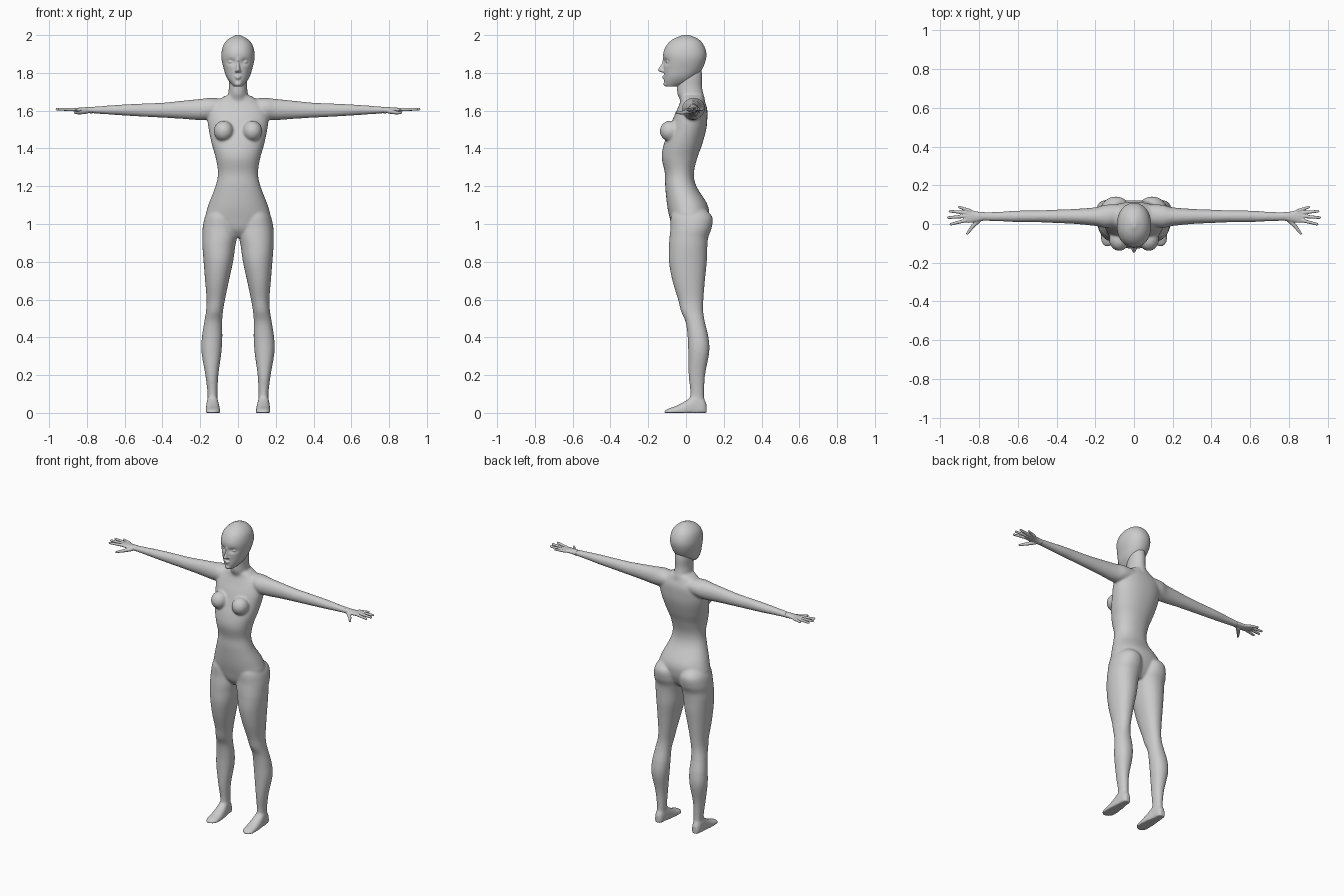
import bpy, bmesh, math
from mathutils import Vector, Matrix

if "Cube" in bpy.data.objects:
    bpy.data.objects.remove(bpy.data.objects["Cube"])

skin = bpy.data.materials.new("light grey")
skin.use_nodes = True
GREY = (0.6, 0.6, 0.6, 1)
skin.diffuse_color = GREY
skin.node_tree.nodes["Principled BSDF"].inputs["Base Color"].default_value = GREY


def spline(rows, steps=6):
    """Smooth Catmull-Rom interpolation of section rows."""
    rows = [Vector(r) for r in rows]
    out = []
    for i in range(len(rows) - 1):
        a, b, c, d = (rows[max(i - 1, 0)], rows[i], rows[i + 1], rows[min(i + 2, len(rows) - 1)])
        for s in range(steps):
            t = s / steps
            out.append(b + (c - a) * t / 2 + (a * 2 - b * 5 + c * 4 - d) * t * t / 2
                       + (b * 3 - a - c * 3 + d) * t ** 3 / 2)
    return out + [rows[-1]]


def loft(bm, rows, axis="z", side=1, power=2.0, sides=48):
    """Skin oval sections: position on axis, then low/high of the other two axes."""
    rings = []
    for p, u0, u1, v0, v1 in spline(rows):
        ring = []
        for k in range(sides):
            a = math.tau * k / sides
            c, s = math.cos(a), math.sin(a)
            u = (u0 + u1) / 2 + (u1 - u0) / 2 * math.copysign(abs(c) ** (2 / power), c)
            v = (v0 + v1) / 2 + (v1 - v0) / 2 * math.copysign(abs(s) ** (2 / power), s)
            x, y, z = {"x": (p, u, v), "y": (u, p, v), "z": (u, v, p)}[axis]
            ring.append(bm.verts.new((x * side, y, z)))
        rings.append(ring)
    for lo, hi in zip(rings, rings[1:]):
        for k in range(sides):
            n = (k + 1) % sides
            bm.faces.new((lo[k], lo[n], hi[n], hi[k]))
    bm.faces.new(rings[0][::-1])
    bm.faces.new(rings[-1])
    return [v for ring in rings for v in ring]


def centred(rows):
    """Rows of height, half width, front, back as symmetric sections."""
    return [(z, -w, w, f, b) for z, w, f, b in rows]


def blob(bm, centre, radii):
    bmesh.ops.create_uvsphere(bm, u_segments=32, v_segments=20, radius=1,
                              matrix=Matrix.Translation(centre) @ Matrix.Diagonal((*radii, 1)))


def finger(bm, start, end, r0, r1, side):
    a, b = (Vector((p[0] * side, p[1], p[2])) for p in (start, end))
    turn = (b - a).to_track_quat("Z", "Y").to_matrix().to_4x4()
    bmesh.ops.create_cone(bm, cap_ends=True, segments=16, radius1=r0, radius2=r1,
                          depth=(b - a).length, matrix=Matrix.Translation((a + b) / 2) @ turn)
    blob(bm, a, (r0,) * 3)
    blob(bm, b, (r1,) * 3)


def sculpt(name, bm, voxel, rounds):
    """Fuse the overlapping parts into one smooth skin."""
    bmesh.ops.recalc_face_normals(bm, faces=bm.faces)
    mesh = bpy.data.meshes.new(name)
    bm.to_mesh(mesh)
    bm.free()
    obj = bpy.data.objects.new(name, mesh)
    bpy.context.collection.objects.link(obj)
    mesh.materials.append(skin)
    fuse = obj.modifiers.new("fuse", "REMESH")
    fuse.mode, fuse.voxel_size, fuse.use_smooth_shade = "VOXEL", voxel, True
    soften = obj.modifiers.new("soften", "SMOOTH")
    soften.factor, soften.iterations = 0.5, rounds
    bpy.ops.object.select_all(action="DESELECT")
    obj.select_set(True)
    bpy.context.view_layer.objects.active = obj
    bpy.ops.object.convert(target="MESH")
    bpy.ops.object.shade_smooth()
    return obj


# Torso and neck
TORSO = [(.93, .04, -.04, .07), (.97, .12, -.07, .1), (1.03, .17, -.086, .12),
         (1.1, .157, -.1, .115), (1.2, .119, -.11, .055), (1.27, .106, -.112, .042),
         (1.35, .118, -.128, .06), (1.42, .138, -.118, .085), (1.5, .155, -.09, .107),
         (1.56, .162, -.068, .113), (1.61, .155, -.045, .112), (1.65, .115, -.03, .1),
         (1.68, .065, -.03, .092)]
NECK = [(1.6, .07, -.02, .1), (1.66, .06, -.034, .1), (1.69, .052, -.046, .092),
        (1.73, .048, -.048, .085), (1.78, .049, -.045, .086), (1.84, .045, -.03, .08)]
# Limbs
ARM = [(.05, 0, .1, 1.58, 1.66), (.14, -.02, .1, 1.555, 1.668), (.2, -.01, .086, 1.55, 1.662),
       (.3, 0, .078, 1.557, 1.652), (.4, .005, .074, 1.563, 1.642), (.5, .009, .07, 1.568, 1.638),
       (.6, .01, .069, 1.574, 1.633), (.7, .014, .063, 1.581, 1.626),
       (.8, .017, .06, 1.588, 1.618), (.83, .017, .06, 1.59, 1.616)]
LEG = [(1.09, .04, .14, -.06, .09), (1.04, .012, .174, -.08, .138), (.98, .002, .187, -.082, .136),
       (.93, .005, .188, -.087, .118), (.88, .015, .188, -.09, .113), (.8, .026, .182, -.09, .11),
       (.7, .048, .174, -.072, .1), (.6, .069, .166, -.042, .092), (.54, .079, .169, -.027, .091),
       (.48, .084, .179, -.002, .1), (.4, .083, .191, .009, .119), (.32, .088, .193, .012, .123),
       (.2, .104, .173, .014, .101), (.1, .109, .161, .023, .096), (.03, .108, .163, .01, .1)]
FOOT = [(-.114, .12, .155, -.01, .012), (-.09, .097, .17, -.02, .024), (-.05, .094, .172, -.03, .038),
        (0, .097, .17, -.03, .065), (.05, .105, .166, -.03, .1), (.09, .11, .162, -.03, .08),
        (.108, .12, .152, -.02, .05)]

body = bmesh.new()
loft(body, centred(TORSO), power=2.2)
loft(body, centred(NECK))
for side in (1, -1):
    loft(body, ARM, "x", side)
    loft(body, LEG, side=side, power=2.15)
    loft(body, FOOT, "y", side, power=2.4)
    blob(body, (.076 * side, -.082, 1.492), (.052, .057, .055))
for v in body.verts:
    v.co.z = max(v.co.z, 0)
sculpt("body", body, .006, 10)

# Head with eye hollows, eyelids, nose, lips and ears
HEAD = [(1.727, .022, -.104, -.05), (1.75, .043, -.115, .02), (1.78, .062, -.116, .055),
        (1.82, .075, -.118, .086), (1.87, .087, -.12, .105), (1.91, .087, -.119, .107),
        (1.95, .076, -.1, .092), (1.98, .05, -.066, .064), (2, .012, -.018, .018)]
NOSE = [(1.878, .007, -.122, -.09), (1.85, .008, -.128, -.09), (1.825, .011, -.144, -.09),
        (1.813, .014, -.149, -.09), (1.803, .012, -.132, -.09)]
head = bmesh.new()
for v in loft(head, centred(HEAD), power=2.15, sides=96):
    if v.co.y < 0:
        gap = ((abs(v.co.x) - .036) / .022) ** 2 + ((v.co.z - 1.858) / .014) ** 2
        v.co.y += .014 * math.exp(-gap)
loft(head, centred(NOSE))
blob(head, (0, -.113, 1.781), (.02, .014, .005))
blob(head, (0, -.112, 1.772), (.017, .014, .006))
blob(head, (0, -.103, 1.742), (.02, .017, .014))
for side in (1, -1):
    blob(head, (.036 * side, -.088, 1.858), (.018, .019, .009))
    blob(head, (.01 * side, -.122, 1.809), (.007, .012, .006))
sculpt("head", head, .004, 3)

# Hands: palm, four fingers and a thumb
PALM = [(.77, .018, .061, 1.584, 1.621), (.81, .012, .064, 1.59, 1.618),
        (.85, .006, .075, 1.594, 1.615), (.88, .008, .074, 1.599, 1.612)]
FINGERS = [((.845, .068), (.902, .087)), ((.87, .058), (.95, .066)),
           ((.87, .04), (.959, .033)), ((.87, .018), (.945, -.001))]
for side, label in ((1, "left"), (-1, "right")):
    hand = bmesh.new()
    loft(hand, PALM, "x", side)
    for root, tip in FINGERS:
        finger(hand, (*root, 1.606), (*tip, 1.608), .0095, .007, side)
    finger(hand, (.8, .022, 1.597), (.835, -.015, 1.59), .013, .01, side)
    finger(hand, (.835, -.015, 1.59), (.861, -.05, 1.588), .01, .0065, side)
    sculpt(label + "_hand", hand, .003, 3)
